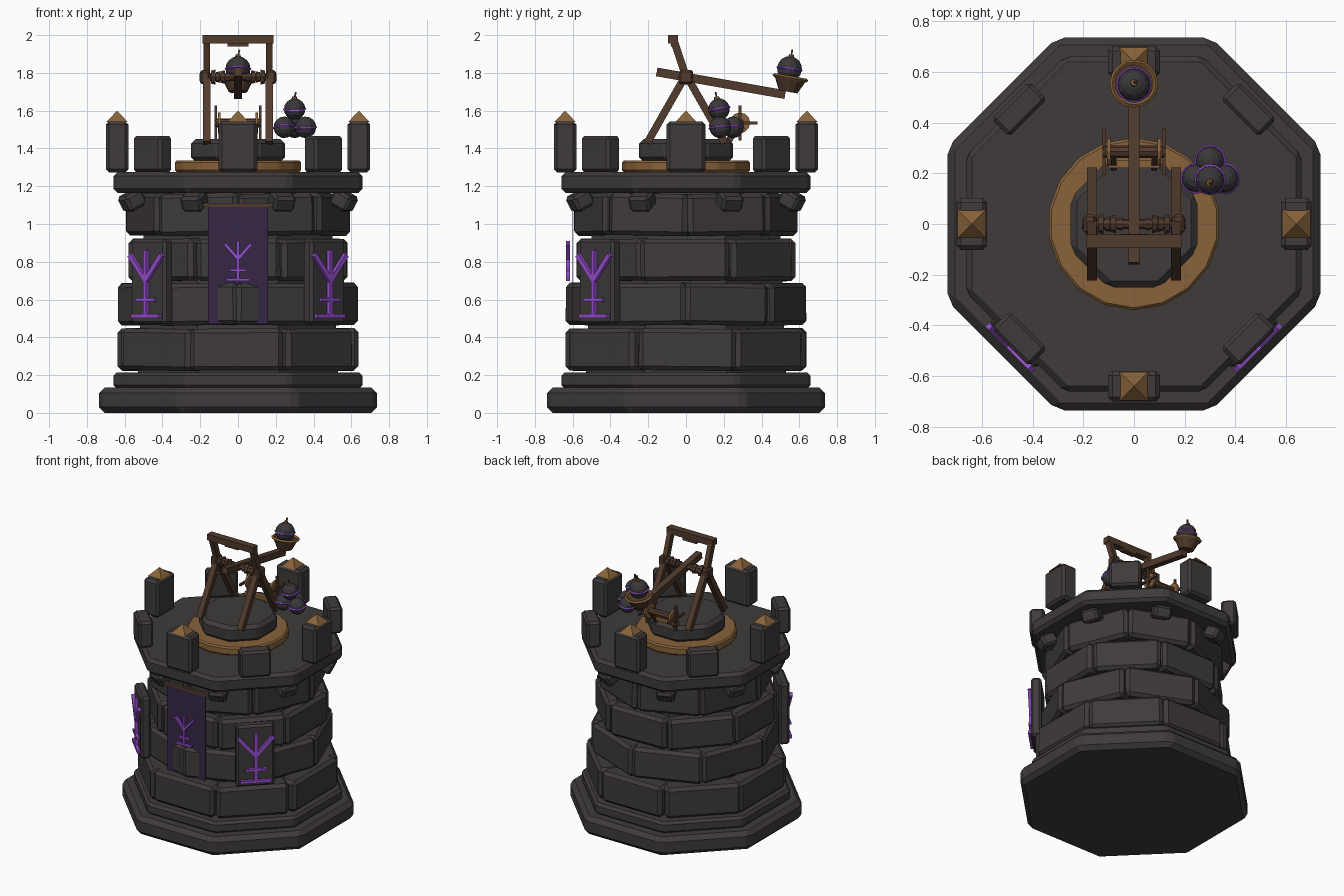
import bpy, bmesh, math, random
from mathutils import Matrix, Vector

random.seed(4)
if "Cube" in bpy.data.objects:
    bpy.data.objects.remove(bpy.data.objects["Cube"])


def material(name, rgb):
    m = bpy.data.materials.new(name)
    m.use_nodes = True
    m.diffuse_color = (*rgb, 1)
    m.node_tree.nodes["Principled BSDF"].inputs["Base Color"].default_value = (*rgb, 1)
    return m


STONE = material("dark_stone", (0.05, 0.043, 0.043))
WOOD = material("dark_wood", (0.082, 0.043, 0.026))
GOLD = material("bronze", (0.25, 0.125, 0.043))
GLOW = material("bright_purple", (0.30, 0.075, 0.62))
CLOTH = material("banner_purple", (0.036, 0.02, 0.06))
IRON = material("bomb_iron", (0.042, 0.038, 0.042))


def T(x, y, z):
    return Matrix.Translation((x, y, z))


def R(deg, axis):
    return Matrix.Rotation(math.radians(deg), 4, axis)


def ring(deg, r, z):
    """Frame on a circle round the tower: local x is tangent, -y points out."""
    return R(deg, 'Z') @ T(0, -r, z)


def finish(name, bm, mat, M, bevel=0):
    if bevel:
        bmesh.ops.bevel(bm, geom=bm.edges[:], offset=bevel, segments=1,
                        affect='EDGES', clamp_overlap=True)
    bm.transform(M)
    me = bpy.data.meshes.new(name)
    bm.to_mesh(me)
    bm.free()
    me.materials.append(mat)
    ob = bpy.data.objects.new(name, me)
    bpy.context.collection.objects.link(ob)
    return ob


def box(name, size, M, mat, bevel=0):
    bm = bmesh.new()
    bmesh.ops.create_cube(bm, size=1)
    bm.transform(Matrix.Diagonal((*size, 1)))
    return finish(name, bm, mat, M, bevel)


def prism(name, sides, r1, r2, h, M, mat, bevel=0):
    """Cone or cylinder with its base at the local origin."""
    bm = bmesh.new()
    bmesh.ops.create_cone(bm, cap_ends=True, segments=sides, radius1=r1, radius2=r2, depth=h)
    return finish(name, bm, mat, M @ T(0, 0, h / 2), bevel)


def octagon(name, flat, z0, z1, mat, bevel, flat_top=None):
    k = 1 / math.cos(math.pi / 8)
    return prism(name, 8, flat * k, (flat_top or flat) * k, z1 - z0,
                 T(0, 0, z0) @ R(22.5, 'Z'), mat, bevel)


def beam(name, a, b, w, t, mat, side=(1, 0, 0), M=Matrix()):
    a, b, x = Vector(a), Vector(b), Vector(side)
    z = (b - a).normalized()
    rot = Matrix((x, z.cross(x), z)).transposed().to_4x4()
    return box(name, (w, t, (b - a).length), M @ Matrix.Translation((a + b) / 2) @ rot, mat)


def hoop(name, r, thick, M, mat, sides=16):
    """Low-poly ring with a four-sided section."""
    bm = bmesh.new()
    prof = [(r - thick, 0), (r, -thick), (r + thick, 0), (r, thick)]
    loops = [[bm.verts.new((p * math.cos(a), p * math.sin(a), z)) for p, z in prof]
             for a in (math.tau * i / sides for i in range(sides))]
    for i in range(sides):
        A, B = loops[i], loops[(i + 1) % sides]
        for j in range(4):
            k = (j + 1) % 4
            bm.faces.new((A[j], B[j], B[k], A[k]))
    return finish(name, bm, mat, M)


# Tower base, core and platform
octagon("base_plinth", 0.735, 0, 0.135, STONE, 0.03)
octagon("base_step", 0.66, 0.13, 0.215, STONE, 0.018)
octagon("tower_core", 0.53, 0.2, 1.18, STONE, 0, 0.49)
octagon("platform", 0.66, 1.165, 1.275, STONE, 0.022)

# Four brick courses, every second one turned by half a brick
for c, (d, z) in enumerate([(0.635, 0.335), (0.598, 0.575), (0.578, 0.81), (0.558, 1.05)]):
    for i in range(8):
        w = 2 * d * math.tan(math.pi / 8) * random.uniform(0.92, 0.98)
        M = ring(45 * i + 22.5 * (c % 2) + random.uniform(-1, 1), d - 0.08, z)
        box("wall_brick", (w, 0.16, 0.222), M @ R(random.uniform(-1, 1), 'Y'), STONE, 0.022)

# Corbels under the platform, merlons and their caps
for i in range(8):
    box("corbel", (0.12, 0.11, 0.09), ring(45 * i + 22.5, 0.605, 1.125) @ R(28, 'X'), STONE, 0.015)
    if i % 2:
        box("short_merlon", (0.21, 0.1, 0.19), ring(45 * i, 0.64, 1.37), STONE, 0.015)
    else:
        box("tall_merlon", (0.205, 0.12, 0.27), ring(45 * i, 0.64, 1.408), STONE, 0.017)
        prism("merlon_cap", 4, 0.08, 0, 0.06, ring(45 * i, 0.64, 1.54) @ R(45, 'Z'), GOLD)


# Forked emblem, drawn in the local xz plane with its foot at the origin
def emblem(M, s):
    def bar(a, b, w):
        beam("emblem_stroke", (a[0] * s, 0, a[1] * s), (b[0] * s, 0, b[1] * s),
             0.02, w * s, GLOW, (0, 1, 0), M)
    bar((0, 0), (0, 0.21), 0.014)
    bar((-0.062, 0.005), (0.062, 0.005), 0.012)
    bar((-0.042, 0.055), (0.042, 0.055), 0.011)
    for sx in (-1, 1):
        bar((0, 0.115), (sx * 0.07, 0.195), 0.016)


# Front banner and diagonal plaques
box("banner", (0.315, 0.003, 0.62), T(0, -0.6, 0.78), CLOTH)
box("banner_rod", (0.38, 0.025, 0.022), T(0, -0.592, 1.1), WOOD)
emblem(T(0, -0.625, 0.7), 1)
for a in (-45, 45):
    box("plaque", (0.26, 0.07, 0.45), ring(a, 0.645, 0.695), STONE, 0.015)
    emblem(ring(a, 0.69, 0.505), 1.7)

# Turntable
prism("turntable_ring", 18, 0.34, 0.34, 0.06, T(0, 0, 1.275), GOLD, 0.01)
octagon("turntable_block", 0.25, 1.33, 1.45, STONE, 0.025)

# Catapult frame
for s in (-1, 1):
    x = 0.165 * s
    beam("front_leg", (x, -0.205, 1.43), (x, 0, 1.79), 0.04, 0.04, WOOD)
    beam("back_leg", (x, 0.205, 1.43), (x, 0, 1.79), 0.04, 0.04, WOOD)
    beam("upper_post", (x, 0, 1.78), (x, -0.065, 1.975), 0.035, 0.04, WOOD)
    box("axle_hub", (0.05, 0.075, 0.075), T(0.175 * s, 0, 1.778), WOOD, 0.01)
    for k, r in enumerate((0.026, 0.036, 0.03, 0.04)):
        prism("axle_winding", 8, r, r * 0.85, 0.022,
              T((0.045 + 0.025 * k) * s, 0, 1.778) @ R(90 * s, 'Y'), WOOD)
beam("top_crossbar", (-0.187, -0.068, 1.978), (0.187, -0.068, 1.978), 0.052, 0.044, WOOD, (0, 1, 0))
box("crossbar_pad", (0.11, 0.04, 0.02), T(0, -0.06, 1.95), WOOD)
prism("axle", 8, 0.02, 0.02, 0.41, T(-0.205, 0, 1.778) @ R(90, 'Y'), WOOD)

# Throwing arm with its cup
beam("throwing_arm", (0, -0.155, 1.805), (0, 0.525, 1.685), 0.044, 0.046, WOOD)
CUP = T(0, 0.54, 1.7) @ R(-10, 'X')
prism("cup", 12, 0.05, 0.086, 0.075, CUP, WOOD)
hoop("cup_rim", 0.086, 0.01, CUP @ T(0, 0, 0.075), GOLD)


# Round bomb with a glowing band and a fuse
def bomb(M, r, fuse):
    bm = bmesh.new()
    bmesh.ops.create_uvsphere(bm, u_segments=12, v_segments=8, radius=r)
    finish("bomb", bm, IRON, M)
    hoop("bomb_band", r * 0.99, 0.006, M, GLOW)
    if fuse:
        prism("bomb_collar", 8, 0.016, 0.013, 0.014, M @ T(0, 0, r - 0.004), GOLD)
        beam("bomb_fuse", (0, 0, r), (0.008, 0, r + 0.035), 0.009, 0.009, WOOD, (0, 1, 0), M)


bomb(T(0, 0.548, 1.822) @ R(-8, 'X'), 0.066, True)
for x, y, z in ((0.245, 0.18, 1.512), (0.357, 0.18, 1.512), (0.3, 0.25, 1.512), (0.3, 0.175, 1.608)):
    bomb(T(x, y, z) @ R(random.uniform(-12, 12), 'X') @ R(random.uniform(-8, 8), 'Y'),
         0.057, z > 1.55)

# Winch behind the frame
prism("winch_drum", 8, 0.024, 0.024, 0.24, T(-0.12, 0.285, 1.535) @ R(90, 'Y'), WOOD)
for s in (-1, 1):
    prism("winch_wheel", 12, 0.055, 0.055, 0.014, T(0.1 * s - 0.007, 0.285, 1.535) @ R(90, 'Y'), GOLD)
    box("winch_handle", (0.014, 0.185, 0.016), T(0.118 * s, 0.285, 1.535), WOOD)
    box("winch_handle", (0.014, 0.016, 0.185), T(0.118 * s, 0.285, 1.535), WOOD)
    beam("winch_support", (0.08 * s, 0.22, 1.43), (0.08 * s, 0.285, 1.54), 0.022, 0.035, WOOD)
box("winch_brace", (0.2, 0.03, 0.025), T(0, 0.235, 1.47), GOLD)
